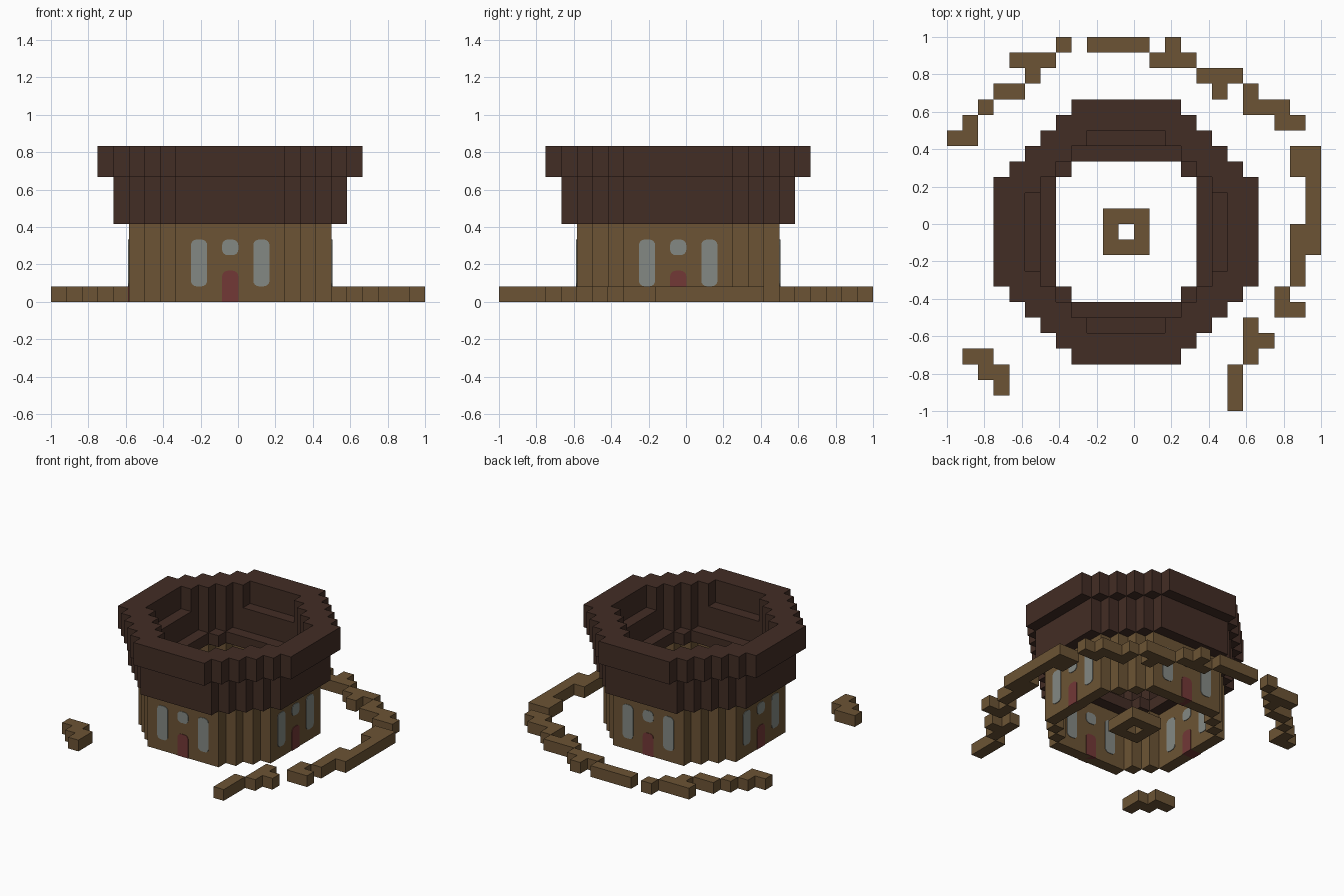
import bpy, bmesh, math
from mathutils import Matrix, Vector

if "Cube" in bpy.data.objects:
    bpy.data.objects.remove(bpy.data.objects["Cube"])

U = 1 / 12                       # edge length of one block
AXIS = Vector((-U / 2, -U / 2, 0))   # middle of the tower


def material(name, rgb):
    m = bpy.data.materials.new(name)
    m.use_nodes = True
    m.diffuse_color = (*rgb, 1)
    m.node_tree.nodes["Principled BSDF"].inputs["Base Color"].default_value = (*rgb, 1)
    return m


TIMBER = material("timber brown", (0.15, 0.088, 0.035))
ROOF = material("dark roof brown", (0.055, 0.026, 0.018))
GLASS = material("grey glass", (0.23, 0.25, 0.23))
DOOR = material("red door", (0.17, 0.04, 0.037))


def add_object(name, bm, mat):
    mesh = bpy.data.meshes.new(name)
    bm.to_mesh(mesh)
    bm.free()
    mesh.materials.append(mat)
    obj = bpy.data.objects.new(name, mesh)
    bpy.context.collection.objects.link(obj)
    return obj


def blocks(name, cells, mat):
    """Shell around a set of unit blocks, without faces between neighbours."""
    cells = set(cells)
    bm = bmesh.new()
    for cell in cells:
        mid = Vector(cell) + Vector((.5, .5, .5))
        for axis in range(3):
            for sign in (-1, 1):
                n = Vector((0, 0, 0))
                n[axis] = sign
                if tuple(int(c + d) for c, d in zip(cell, n)) in cells:
                    continue
                a = Vector((0, 0, 0))
                a[(axis + 1) % 3] = .5
                b = n.cross(a)
                corners = (a + b, b - a, -a - b, a - b)
                bm.faces.new([bm.verts.new((mid + n / 2 + c) * U) for c in corners])
    bmesh.ops.remove_doubles(bm, verts=bm.verts, dist=U / 100)
    return add_object(name, bm, mat)


def octagon(reach, diagonal):
    span = range(-reach, reach + 1)
    return {(i - 1, j - 1) for i in span for j in span if abs(i) + abs(j) <= diagonal}


def ring(outer, hole, levels):
    plan = octagon(*outer) - octagon(*hole)
    return {(x, y, z) for x, y in plan for z in levels}


# Tower wall, one block thick
blocks("tower_wall", ring((6, 9), (5, 8), range(5)), TIMBER)

# Roof: inner ledge, overhanging drum and wider rim
blocks("roof_crown",
       ring((7, 10), (4, 7), [5])
       | ring((7, 10), (5, 8), [6, 7])
       | ring((8, 11), (6, 8), [8, 9]), ROOF)

# Small hollow square on the ground inside
blocks("centre_ring", ring((1, 2), (0, 0), [0]), TIMBER)

# Broken outer wall: start block, then steps by compass letter
STEP = {"N": (0, 1), "S": (0, -1), "E": (1, 0), "W": (-1, 0)}
RUINS = [
    (-5, 11, ""), (-3, 11, "EEE"), (2, 11, "SEWW"), (-8, 10, "ESNE"),
    (-9, 8, "E"), (-10, 7, ""), (-11, 6, "SW"), (4, 9, "ESNE"),
    (7, 8, "SEE"), (9, 6, "E"), (10, 4, "ESWESSSSWESWSS"),
    (9, -5, "SE"), (7, -7, "SEWS"), (6, -10, "SS"), (-11, -9, "ESES"),
]
cells = set()
for x, y, walk in RUINS:
    cells.add((x, y, 0))
    for letter in walk:
        x, y = x + STEP[letter][0], y + STEP[letter][1]
        cells.add((x, y, 0))
blocks("ruined_outer_wall", cells, TIMBER)


def panel(name, column, low, high, turn, mat, round_bottom=True):
    """Rounded pane that shows on both faces of the wall."""
    bm = bmesh.new()
    bmesh.ops.create_cube(bm, size=1)
    bmesh.ops.scale(bm, verts=bm.verts, vec=(U * 1.04, U + 0.008, (high - low) * U))
    edges = [e for e in bm.edges
             if abs(e.verts[0].co.y - e.verts[1].co.y) > U / 2
             and (round_bottom or e.verts[0].co.z > 0)]
    bmesh.ops.bevel(bm, geom=edges, offset=U * .36, segments=4, profile=.5, affect="EDGES")
    place = Vector((column * U, -6 * U, (low + high) / 2 * U))
    bm.transform(Matrix.Translation(AXIS) @ Matrix.Rotation(turn, 4, "Z")
                 @ Matrix.Translation(place))
    return add_object(name, bm, mat)


# Windows and a door on each of the four main sides
for k, side in enumerate(("front", "left", "back", "right")):
    turn = k * math.pi / 2
    panel(side + "_window_a", -2, 1, 4, turn, GLASS)
    panel(side + "_window_b", 2, 1, 4, turn, GLASS)
    panel(side + "_window_over_door", 0, 3, 4, turn, GLASS)
    panel(side + "_door", 0, 0, 2, turn, DOOR, round_bottom=False)
